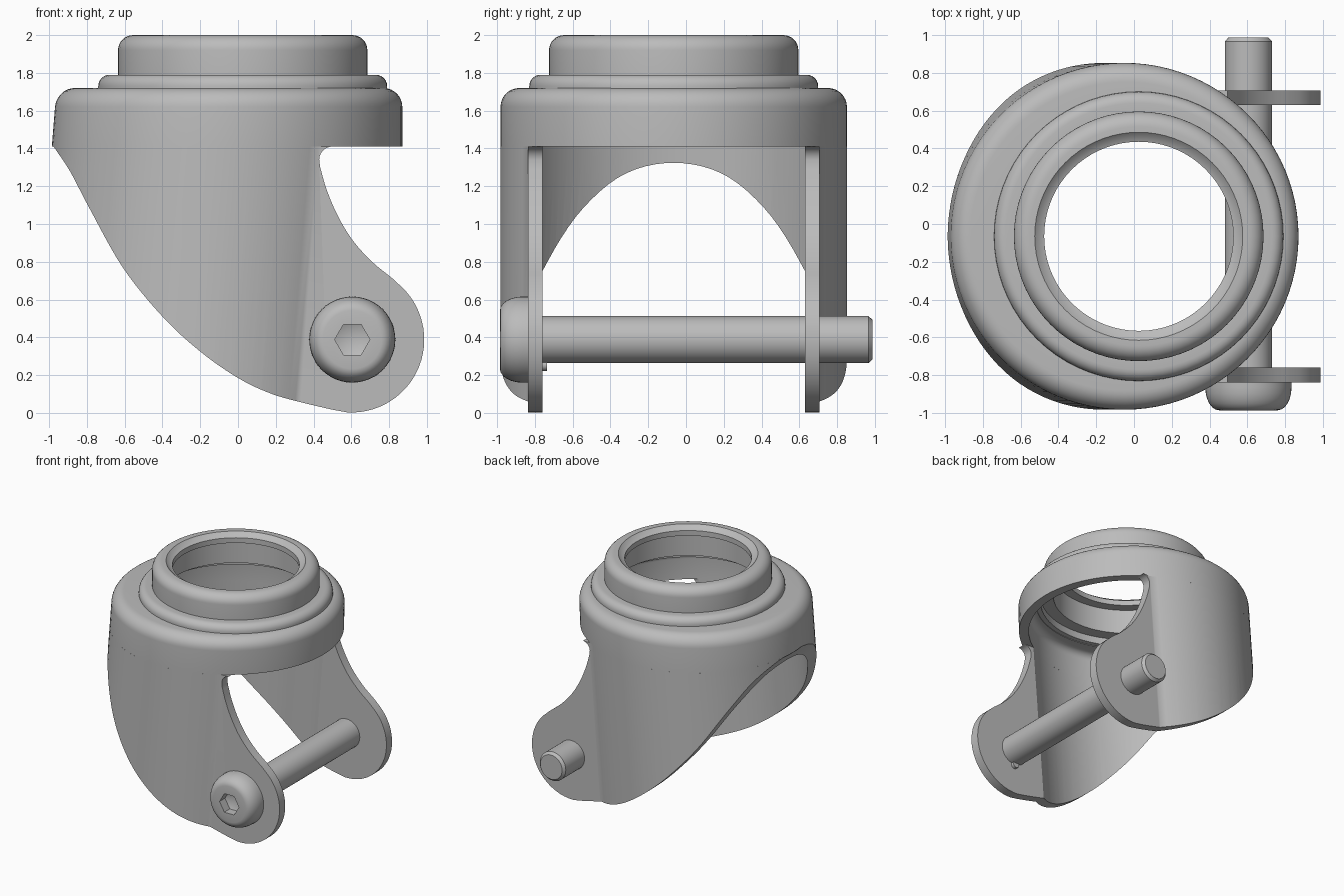
import bpy, bmesh
from math import sin, cos, pi, radians, asin, hypot
from mathutils import Vector

if "Cube" in bpy.data.objects:
    bpy.data.objects.remove(bpy.data.objects["Cube"])

steel = bpy.data.materials.new("grey steel")
steel.use_nodes = True
GREY = (0.5, 0.5, 0.5, 1)
steel.diffuse_color = GREY
steel.node_tree.nodes["Principled BSDF"].inputs["Base Color"].default_value = GREY

CY = -0.065              # middle plane of the fork
BODY_X, RING_X = -0.047, 0.025
R_OUT, R_IN = 0.917, 0.842
RIM_Z = 1.41             # lower edge of the round housing
AXLE_X, AXLE_Z = 0.605, 0.388


def finish(name, bm):
    bmesh.ops.remove_doubles(bm, verts=bm.verts, dist=1e-5)
    bmesh.ops.recalc_face_normals(bm, faces=bm.faces)
    mesh = bpy.data.meshes.new(name)
    bm.to_mesh(mesh)
    bm.free()
    mesh.materials.append(steel)
    ob = bpy.data.objects.new(name, mesh)
    bpy.context.collection.objects.link(ob)
    return ob


def activate(ob):
    bpy.ops.object.select_all(action='DESELECT')
    ob.select_set(True)
    bpy.context.view_layer.objects.active = ob


def smooth(ob, angle=32):
    activate(ob)
    bpy.ops.object.shade_smooth_by_angle(angle=radians(angle))


def boolean(ob, cutter, operation):
    activate(ob)
    mod = ob.modifiers.new("cut", 'BOOLEAN')
    mod.operation, mod.object, mod.solver = operation, cutter, 'EXACT'
    bpy.ops.object.modifier_apply(modifier=mod.name)
    bpy.data.objects.remove(cutter)


def arc(cx, cy, r, start, end, n):
    angles = [radians(start + (end - start) * i / n) for i in range(n + 1)]
    return [(cx + r * cos(a), cy + r * sin(a)) for a in angles]


def lathe(name, profile, place, segs=72, closed=False):
    """Spin (radius, height) points; place maps local x, y, height to space."""
    bm = bmesh.new()
    rings = [[bm.verts.new(place(r * cos(2 * pi * i / segs), r * sin(2 * pi * i / segs), h))
              for i in range(segs)] for r, h in profile]
    pairs = list(zip(rings, rings[1:]))
    if closed:
        pairs.append((rings[-1], rings[0]))
    for a, b in pairs:
        for i in range(segs):
            j = (i + 1) % segs
            bm.faces.new((a[i], a[j], b[j], b[i]))
    return finish(name, bm)


def prism(name, low, high):
    bm = bmesh.new()
    a = [bm.verts.new(p) for p in low]
    b = [bm.verts.new(p) for p in high]
    bm.faces.new(a)
    bm.faces.new(b)
    for i in range(len(a)):
        j = (i + 1) % len(a)
        bm.faces.new((a[i], a[j], b[j], b[i]))
    return finish(name, bm)


def spline(points, n=6):
    """Catmull-Rom curve through the points."""
    p = [Vector(q) for q in points]
    p = [2 * p[0] - p[1]] + p + [2 * p[-1] - p[-2]]
    out = []
    for a, b, c, d in zip(p, p[1:], p[2:], p[3:]):
        for i in range(n):
            t = i / n
            out.append(tuple(0.5 * (2 * b + (c - a) * t + (2 * a - 5 * b + 4 * c - d) * t * t
                                    + (3 * b - a - 3 * c + d) * t ** 3)))
    return out + [tuple(p[-2])]


def lean(z):
    return -0.08 * max(0, 1.68 - z)


# Round housing: leans back on the left, with its opening centred under the collar
def place_body(x, y, z):
    weight = min(1, max(0, (0.87 - x - BODY_X) / 0.42))
    shift = RING_X - BODY_X if hypot(x, y) < 0.75 else lean(z) * weight
    return (x + BODY_X + shift, y + CY, z)


housing = ([(R_OUT, RIM_Z)] + arc(R_OUT - 0.1, 1.62, 0.1, 0, 90, 8)
           + [(0.72, 1.72), (0.72, 1.645)]
           + arc(R_IN - 0.06, 1.585, 0.06, 90, 0, 5) + [(R_IN, RIM_Z)])
smooth(lathe("housing", housing, place_body, 96, True))

# Stepped collar with a lipped opening
collar = ([(0.765, 1.65), (0.765, 1.73)] + arc(0.705, 1.73, 0.06, 0, 90, 6)
          + [(0.66, 1.79)] + arc(0.58, 1.92, 0.08, 0, 90, 8)
          + [(0.55, 2.0), (0.525, 1.975), (0.5, 1.965), (0.5, 1.92), (0.58, 1.92),
             (0.58, 1.71), (0.68, 1.71), (0.68, 1.65)])
smooth(lathe("collar", collar, lambda x, y, z: (x + RING_X, y + CY, z), 72, True))

# Fork: U-shaped wall with two flat cheeks, trimmed to the side outline
def wall(r, half_width):
    a = asin(half_width / r) * 180 / pi
    return arc(BODY_X, CY, r, a, 360 - a, 72)


def fork_plan(z):
    outer, inner = wall(R_OUT, 0.772), wall(R_IN, 0.695)
    bent = lambda pts: [(x + lean(z), y, z) for x, y in pts]
    tip = lambda y: (1.1, CY + y, z)
    return ([tip(0.772)] + bent(outer) + [tip(-0.772), tip(-0.695)]
            + bent(inner[::-1]) + [tip(0.695)])


fork = prism("fork", fork_plan(-0.1), fork_plan(RIM_Z))
belly = spline([(-0.99, 1.43), (-0.89, 1.28), (-0.79, 1.09), (-0.61, 0.77), (-0.4, 0.51),
                (-0.2, 0.325), (0, 0.185), (0.18, 0.1), (0.36, 0.05), (0.5, 0.017)])
eye = arc(0.6, 0.388, 0.386, -93, 50, 28)
throat = spline([(0.82, 0.71), (0.71, 0.8), (0.61, 0.91), (0.53, 1.04), (0.47, 1.18), (0.435, 1.3)])
outline = ([(-1.2, 1.5), (-1.04, 1.5)] + belly + eye + throat
           + arc(0.5, 1.34, 0.07, 180, 95, 6) + [(0.5, 1.5)])
trim = prism("trim", [(x, -1.5, z) for x, z in outline], [(x, 1.5, z) for x, z in outline])
boolean(fork, trim, 'INTERSECT')
smooth(fork)


# Axle bolt with a domed, hex-socket head
def place_axle(x, y, h):
    return (AXLE_X + x, h, AXLE_Z + y)


shaft = [(0, -0.85), (0.125, -0.85), (0.125, 0.965), (0.105, 0.987), (0, 0.987)]
smooth(lathe("axle_shaft", shaft, place_axle, 40))
dome = [(0.155 + 0.073 * cos(a), -0.865 - 0.12 * sin(a))
        for a in (radians(15 * i) for i in range(7))]
head = lathe("axle_head", [(0, -0.835), (0.228, -0.835)] + dome + [(0, -0.985)], place_axle, 48)
socket = lathe("socket", [(0, -1.1), (0.093, -1.1), (0.093, -0.91), (0, -0.87)], place_axle, 6)
boolean(head, socket, 'DIFFERENCE')
smooth(head)

# Small locking nub under the shaft, against the front cheek
smooth(lathe("locking_nub", [(0, -0.77), (0.03, -0.77), (0.03, -0.735), (0, -0.735)],
             lambda x, y, h: (AXLE_X + x, h, AXLE_Z - 0.135 + y), 16))
